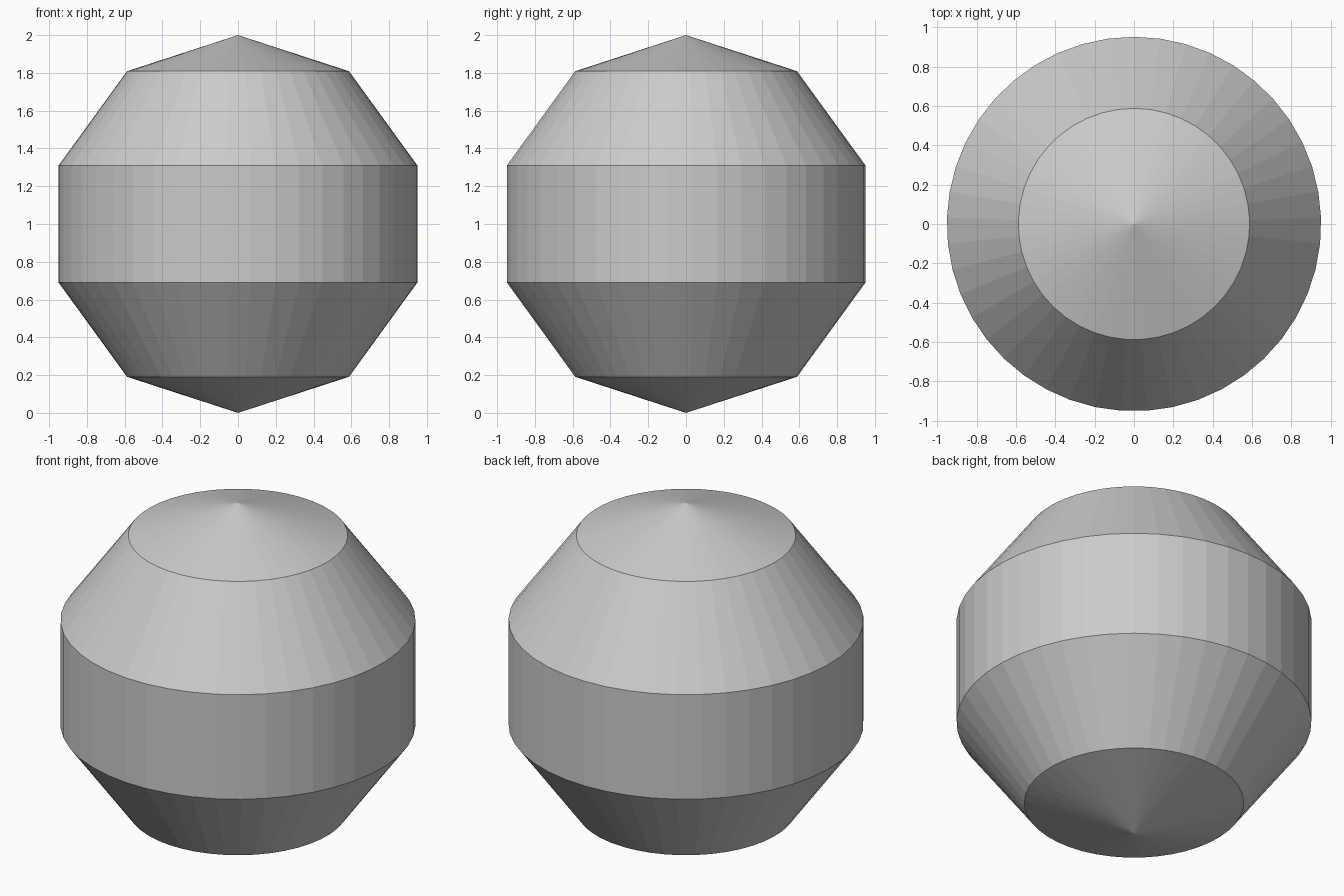
import bpy
import bmesh
from math import pi, sin, cos

cube = bpy.data.objects.get("Cube")
if cube:
    bpy.data.objects.remove(cube, do_unlink=True)

SEGMENTS, BANDS = 45, 5


def make_material(name, color):
    mat = bpy.data.materials.new(name)
    mat.use_nodes = True
    mat.diffuse_color = color
    mat.node_tree.nodes["Principled BSDF"].inputs["Base Color"].default_value = color
    return mat


# Faceted ball: rings at equal latitude steps, closed by a cone at each pole
bm = bmesh.new()
rings = []
for i in range(1, BANDS):
    lat = pi * i / BANDS
    rings.append([
        bm.verts.new((sin(lat) * sin(2 * pi * s / SEGMENTS),
                      sin(lat) * cos(2 * pi * s / SEGMENTS),
                      1 + cos(lat)))
        for s in range(SEGMENTS)])
top = bm.verts.new((0, 0, 2))
bottom = bm.verts.new((0, 0, 0))

for s in range(SEGMENTS):
    n = (s + 1) % SEGMENTS
    bm.faces.new((top, rings[0][n], rings[0][s]))
    bm.faces.new((bottom, rings[-1][s], rings[-1][n]))
    for upper, lower in zip(rings, rings[1:]):
        bm.faces.new((upper[s], upper[n], lower[n], lower[s]))
bmesh.ops.recalc_face_normals(bm, faces=bm.faces)

mesh = bpy.data.meshes.new("faceted_ball")
bm.to_mesh(mesh)
bm.free()
mesh.materials.append(make_material("plain_grey", (0.6, 0.6, 0.6, 1)))
ball = bpy.data.objects.new("faceted_ball", mesh)
bpy.context.collection.objects.link(ball)
